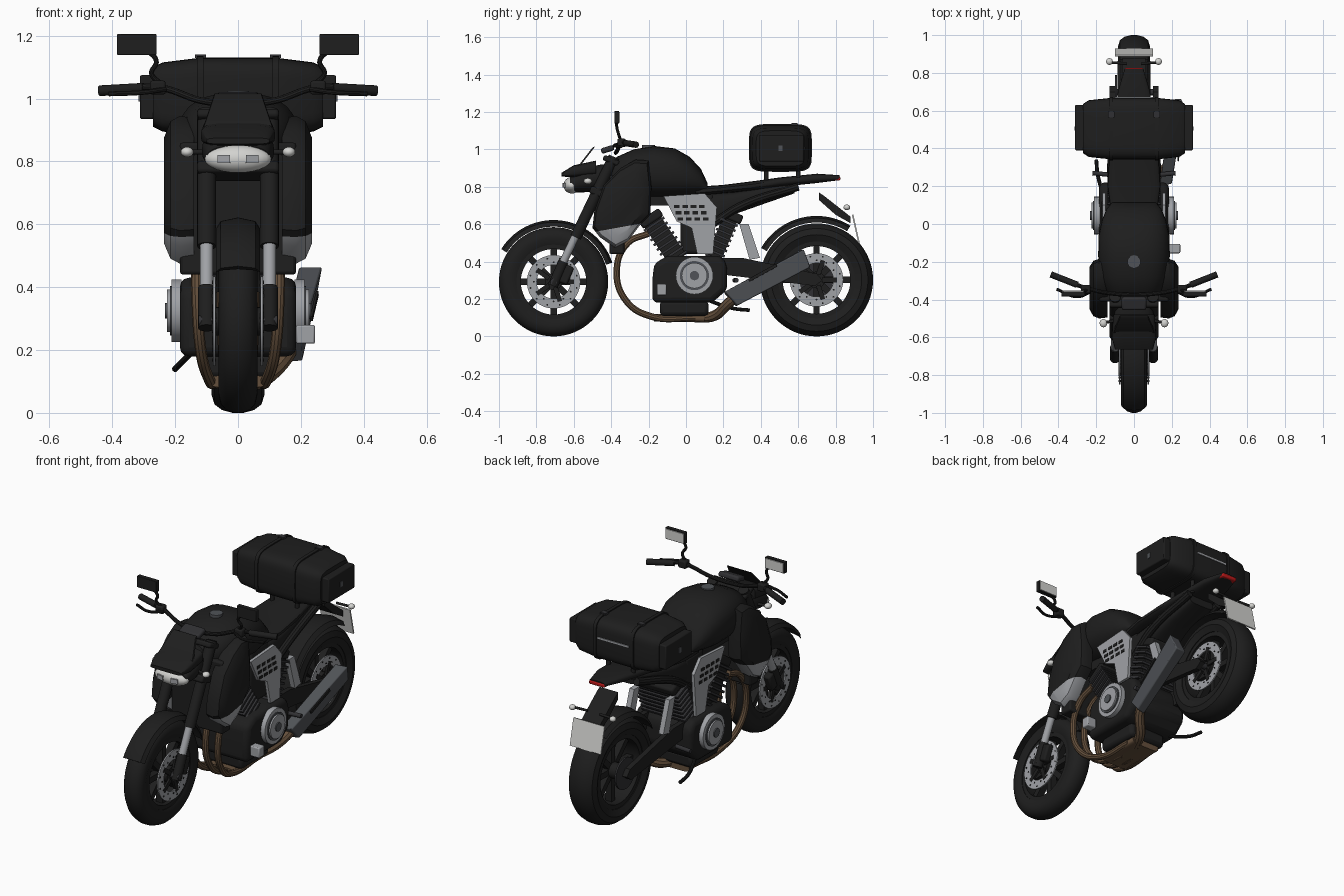
import bpy, bmesh, math
from mathutils import Vector, Matrix

if "Cube" in bpy.data.objects:
    bpy.data.objects.remove(bpy.data.objects["Cube"])


def material(name, *rgb):
    m = bpy.data.materials.new(name)
    m.use_nodes = True
    m.diffuse_color = (*rgb, 1)
    m.node_tree.nodes["Principled BSDF"].inputs["Base Color"].default_value = (*rgb, 1)
    return m


black = material("black", .013, .013, .013)
charcoal = material("charcoal", .03, .03, .033)
slate = material("slate", .08, .086, .095)
silver = material("silver", .35, .36, .38)
bronze = material("bronze", .13, .08, .045)
white = material("white", .65, .65, .63)
red = material("red", .5, .01, .01)
SIDES = ((1, "left"), (-1, "right"))
made = []


def finish(name, bm, *mats):
    bmesh.ops.recalc_face_normals(bm, faces=bm.faces)
    mesh = bpy.data.meshes.new(name)
    bm.to_mesh(mesh)
    bm.free()
    for m in mats:
        mesh.materials.append(m)
    ob = bpy.data.objects.new(name, mesh)
    bpy.context.collection.objects.link(ob)
    made.append(ob)
    return ob


def bevel(ob, width, segments=2):
    mod = ob.modifiers.new("bevel", 'BEVEL')
    mod.width, mod.segments, mod.limit_method = width, segments, 'ANGLE'
    return ob


def skin(name, rings, mat, loop=False):
    """Bridge equal rings of points, capping the ends unless looped."""
    bm = bmesh.new()
    vs = [[bm.verts.new(p) for p in ring] for ring in rings]
    n = len(vs[0])
    for a, b in zip(vs, vs[1:] + vs[:1] if loop else vs[1:]):
        for i in range(n):
            bm.faces.new((a[i], a[(i + 1) % n], b[(i + 1) % n], b[i]))
    if not loop:
        bm.faces.new(vs[0])
        bm.faces.new(vs[-1])
    return finish(name, bm, mat)


def prism(name, yz, x0, x1, mat):
    return skin(name, [[(x, y, z) for y, z in yz] for x in (x0, x1)], mat)


def lathe(name, centre, profile, mat, start=0, end=360, n=48):
    """Sweep an (x, radius) profile around an axle along x."""
    full = end - start == 360
    rings = []
    for i in range(n if full else n + 1):
        a = math.radians(start + (end - start) * i / n)
        rings.append([(x, centre[0] + r * math.cos(a), centre[1] + r * math.sin(a)) for x, r in profile])
    return skin(name, rings, mat, full)


def loft(name, rows, mat, axis="y", power=2.5, n=28, centre=0):
    """Rounded sections: (station, half width, bottom, top)."""
    rings = []
    for t, w, lo, hi in rows:
        ring = []
        for i in range(n):
            c, s = math.cos(math.tau * i / n), math.sin(math.tau * i / n)
            u = centre + w * math.copysign(abs(c) ** (2 / power), c)
            z = (lo + hi) / 2 + (hi - lo) / 2 * math.copysign(abs(s) ** (2 / power), s)
            ring.append((u, t, z) if axis == "y" else (t, u, z))
        rings.append(ring)
    return skin(name, rings, mat)


def box(name, loc, size, mat, tilt=0, edge=0, yaw=0):
    bm = bmesh.new()
    turn = Matrix.Rotation(yaw, 4, 'Z') @ Matrix.Rotation(tilt, 4, 'X')
    bmesh.ops.create_cube(bm, size=1, matrix=Matrix.Translation(loc) @ turn @ Matrix.Diagonal((*size, 1)))
    ob = finish(name, bm, mat)
    return bevel(ob, edge) if edge else ob


def rod(name, p, q, r, mat, r2=None, n=20):
    p, q = Vector(p), Vector(q)
    bm = bmesh.new()
    m = Matrix.Translation((p + q) / 2) @ (q - p).to_track_quat('Z', 'Y').to_matrix().to_4x4()
    bmesh.ops.create_cone(bm, cap_ends=True, segments=n, radius1=r, radius2=r if r2 is None else r2,
                          depth=(q - p).length, matrix=m)
    return finish(name, bm, mat)


def ball(name, loc, radii, mat):
    bm = bmesh.new()
    bmesh.ops.create_uvsphere(bm, u_segments=24, v_segments=14, radius=1,
                              matrix=Matrix.Translation(loc) @ Matrix.Diagonal((*radii, 1)))
    return finish(name, bm, mat)


def tube(name, points, r, mat):
    cu = bpy.data.curves.new(name, 'CURVE')
    cu.dimensions, cu.bevel_depth, cu.bevel_resolution, cu.use_fill_caps = '3D', r, 3, True
    sp = cu.splines.new('BEZIER')
    sp.bezier_points.add(len(points) - 1)
    for b, p in zip(sp.bezier_points, points):
        b.co = p
        b.handle_left_type = b.handle_right_type = 'AUTO'
    sp.resolution_u = 8
    ob = bpy.data.objects.new(name, cu)
    bpy.context.collection.objects.link(ob)
    mesh = bpy.data.meshes.new_from_object(ob)
    bpy.data.objects.remove(ob)
    mesh.materials.clear()
    mesh.materials.append(mat)
    ob = bpy.data.objects.new(name, mesh)
    bpy.context.collection.objects.link(ob)
    made.append(ob)


# Wheels, brake discs and mudguards
for end, y, w, R, disc_sides in (("front", -.708, .062, .292, (1, -1)), ("rear", .698, .085, .302, (1,))):
    c = (y, R)
    half = [(.8 * w, .68 * R), (w, .8 * R), (.88 * w, .91 * R), (.6 * w, .97 * R), (.2 * w, R)]
    lathe(end + "_tyre", c, half + [(-x, r) for x, r in reversed(half)], black, n=64)
    k = .75 * w
    lathe(end + "_rim", c, [(-k, .6 * R), (k, .6 * R), (k, .7 * R), (-k, .7 * R)], black)
    rod(end + "_hub", (-.07, *c), (.07, *c), .045, black)
    rod(end + "_axle", (-.125, *c), (.125, *c), .018, charcoal)
    for i in range(8):
        a = math.tau * i / 8
        box(end + "_spoke", (0, y + .12 * math.cos(a), R + .12 * math.sin(a)), (.04, .16, .034), black, a)
    for s in disc_sides:
        x = s * .076
        lathe(end + "_brake_disc", c, [(x - .004, .09), (x + .004, .09), (x + .004, .143), (x - .004, .143)], silver)
        for i in range(24):
            a, r = math.tau * i / 24, (.105, .128)[i % 2]
            p = (y + r * math.cos(a), R + r * math.sin(a))
            rod("disc_hole", (x - .006, *p), (x + .006, *p), .005, black, n=8)
        for i in range(5):
            a = math.tau * i / 5
            box("disc_carrier", (x, y + .07 * math.cos(a), R + .07 * math.sin(a)), (.012, .08, .025), black, a)
guard = [(-.07, .295), (-.055, .318), (0, .33), (.055, .318), (.07, .295), (.05, .305), (0, .312), (-.05, .305)]
lathe("front_mudguard", (-.708, .292), guard, black, 18, 148)
lathe("rear_mudguard", (.698, .302), [(x * 1.25, r + .012) for x, r in guard], black, 58, 150)
rod("rear_sprocket", (-.1, .698, .302), (-.09, .698, .302), .09, charcoal, n=32)

# Front fork with calipers and indicators
for s, side in SIDES:
    x = s * .1
    rod(side + "_fork_upper", (x, -.59, .53), (x, -.385, .96), .03, black)
    rod(side + "_fork_slider", (x, -.665, .38), (x, -.57, .58), .021, silver)
    rod(side + "_fork_foot", (x, -.712, .27), (x, -.655, .4), .027, black)
    box(side + "_caliper", (s * .095, -.64, .33), (.045, .05, .1), black, -.4, .01)
    rod(side + "_front_indicator_stem", (s * .08, -.51, .83), (s * .15, -.52, .83), .008, black)
    ball(side + "_front_indicator", (s * .162, -.525, .83), (.02, .022, .016), white)
    rod(side + "_rear_indicator_stem", (s * .04, .85, .69), (s * .12, .855, .69), .007, black)
    ball(side + "_rear_indicator", (s * .13, .86, .69), (.018, .018, .015), white)
box("upper_fork_clamp", (0, -.4, .94), (.26, .09, .03), black, -.4, .01)
box("lower_fork_clamp", (0, -.47, .77), (.26, .09, .04), black, -.4, .01)

# Headlight, nose and small windscreen
loft("headlight_housing", [(-.62, .1, .77, .85), (-.55, .115, .77, .9), (-.45, .1, .78, .92), (-.4, .07, .8, .92)], black)
loft("nose_cowl", [(-.665, .1, .855, .875), (-.6, .118, .85, .915), (-.48, .11, .86, .94)], black, power=4)
ball("headlight", (0, -.61, .808), (.106, .045, .044), white)
for s, side in SIDES:
    box(side + "_lamp_inset", (s * .045, -.652, .808), (.04, .009, .026), silver, yaw=s * .17)
skin("windscreen", [[(-w, y, z), (w, y, z), (w, y + .015, z + .006), (-w, y + .015, z + .006)]
                    for w, y, z in ((.112, -.585, .9), (.075, -.5, 1.01))], black)
box("instrument_panel", (0, -.42, 1), (.13, .07, .03), charcoal, .3, .01)

# Handlebar, levers and mirrors
tube("handlebar", [(s * x, y, z) for s, x, y, z in ((-1, .43, -.27, 1.025), (-1, .25, -.34, 1.035), (-1, .1, -.37, .99),
     (1, .1, -.37, .99), (1, .25, -.34, 1.035), (1, .43, -.27, 1.025))], .011, black)
for s, side in SIDES:
    rod(side + "_grip", (s * .3, -.322, 1.033), (s * .44, -.267, 1.025), .017, black)
    box(side + "_switchgear", (s * .255, -.345, 1.035), (.05, .045, .045), black, 0, .008)
    tube(side + "_lever", [(s * .23, -.36, 1.03), (s * .3, -.385, 1.02), (s * .41, -.345, 1.015)], .008, black)
    tube(side + "_mirror_stem", [(s * .25, -.35, 1.05), (s * .275, -.36, 1.08), (s * .26, -.37, 1.12), (s * .3, -.37, 1.16)], .008, black)
    box(side + "_mirror", (s * .322, -.37, 1.172), (.126, .026, .066), black, 0, .003)
    box(side + "_mirror_glass", (s * .322, -.355, 1.172), (.116, .006, .056), white)

# Fuel tank, radiator and side shrouds
loft("fuel_tank", [(-.42, .09, .82, .9), (-.37, .14, .77, .96), (-.28, .175, .75, 1.0), (-.17, .19, .74, 1.018),
     (-.06, .187, .74, 1.005), (.02, .17, .75, .96), (.08, .145, .76, .895), (.115, .115, .77, .82)], black)
rod("fuel_cap", (0, -.2, 1.005), (0, -.2, 1.024), .035, slate)
box("radiator", (0, -.37, .65), (.37, .08, .42), black, 0, .01)
box("frame_backbone", (0, -.16, .74), (.16, .46, .08), black)
box("airbox", (0, .06, .6), (.2, .18, .32), black, 0, .02)
outline = [(-.2, .94), (-.27, .945), (-.35, .9), (-.44, .81), (-.49, .67), (-.5, .58), (-.46, .53),
           (-.38, .475), (-.31, .51), (-.25, .59), (-.19, .65), (-.185, .8)]
for s, side in SIDES:
    rings = [[(s * x, -.33 + (y + .33) * k, .7 + (z - .7) * k) for y, z in outline]
             for x, k in ((.14, .97), (.185, 1), (.215, .93), (.235, .72))]
    ob = skin(side + "_shroud", rings, black)
    bm = bmesh.new()
    bm.from_mesh(ob.data)
    cut, normal = Vector((0, -.4, .575)), Vector((0, -.18, 1))
    bmesh.ops.bisect_plane(bm, geom=bm.verts[:] + bm.edges[:] + bm.faces[:], plane_co=cut, plane_no=normal)
    for f in bm.faces:
        f.material_index = int((f.calc_center_median() - cut).dot(normal) < 0)
    bm.to_mesh(ob.data)
    bm.free()
    ob.data.materials.append(silver)

# Engine with finned cylinders, covers and vented plates
case = [(-.17, .39), (-.1, .43), (.19, .43), (.22, .38), (.22, .25), (.14, .18), (-.18, .18), (-.18, .3)]
bevel(prism("crankcase", case, -.185, .185, black), .04, 3)
box("sump", (0, -.01, .15), (.24, .26, .08), black, 0, .02)
for label, (y0, z0), (y1, z1), depth in (("front", (-.05, .42), (-.17, .6), .13), ("rear", (.15, .42), (.23, .61), .1)):
    tilt = math.atan2(y0 - y1, z1 - z0)
    for i in range(8):
        t = i / 7
        box(label + "_cylinder_fin", (0, y0 + (y1 - y0) * t, z0 + (z1 - z0) * t), (.28, depth, .013), charcoal, tilt)
    box(label + "_cylinder", (0, (y0 + y1) / 2, (z0 + z1) / 2), (.24, depth * .8, .24), black, tilt)
    box(label + "_cylinder_head", (0, y1 * 1.1, z1 + .03), (.25, depth, .05), black, tilt, .012)
plate = [(-.12, .75), (.1, .765), (.165, .69), (.145, .44), (.06, .44), (.03, .58), (-.05, .615)]
hub = (.045, .325)
for s, side in SIDES:
    prism(side + "_vented_plate", plate, s * .15, s * .168, silver)
    for i in range(12):
        box(side + "_vent", (s * .168, -.05 + .045 * (i % 4) + .01 * (i // 4), .695 - .034 * (i // 4)),
            (.006, .03, .017), black)
    for label, x0, x1, r, m in (("rim", .18, .212, .1, silver), ("ring", .212, .217, .078, slate),
                                ("face", .217, .226, .068, silver), ("boss", .226, .232, .025, slate)):
        rod(f"{side}_cover_{label}", (s * x0, *hub), (s * x1, *hub), r, m, n=32)
    panel = [(.285, .6), (.335, .6), (.395, .42), (.34, .41)]
    prism(side + "_rear_strut", panel, s * .1, s * .13, silver)
    rod(side + "_footpeg", (s * .12, .26, .3), (s * .22, .27, .3), .012, charcoal)
    prism(side + "_swingarm", [(.16, .42), (.3, .42), (.7, .335), (.73, .3), (.69, .27), (.2, .33)], s * .1, s * .13, black)
    tube(side + "_tail_frame", [(s * .11, .14, .6), (s * .12, .3, .7), (s * .1, .6, .8)], .022, black)
box("water_pump", (.215, -.13, .25), (.06, .05, .06), silver, 0, .006)
tube("side_stand", [(-.14, .1, .2), (-.19, .25, .15), (-.2, .34, .14)], .01, black)

# Bronze exhaust pipes and angular silencer
for x in (-.13, -.05, .05, .13):
    tube("exhaust_pipe", [(x, -.2, .55), (x, -.31, .5), (x, -.37, .36), (x * .9, -.32, .19),
                          (x * .7, -.18, .105), (x * .6, .05, .1)], .018, bronze)
loft("exhaust_collector", [(-.17, .09, .08, .12), (.1, .09, .075, .12)], bronze, power=4)
tube("exhaust_link", [(.03, .05, .1), (.08, .15, .11), (.15, .23, .18), (.17, .3, .24)], .028, bronze)
low = [(.135, .2, .235), (.2, .21, .24), (.205, .275, .165), (.15, .265, .16)]
high = [(.195, .62, .465), (.268, .63, .465), (.25, .665, .37), (.18, .66, .37)]
bevel(skin("silencer", [low, high], slate), .006)
box("silencer_slot", (.243, .41, .34), (.008, .17, .016), black, .5, yaw=-.13)

# Seat, tail frame, lamp and plate carrier
loft("seat", [(.05, .12, .75, .8), (.2, .14, .765, .81), (.36, .13, .78, .83), (.5, .11, .8, .85),
              (.7, .085, .82, .87), (.82, .05, .835, .862)], black, power=3)
loft("under_tail", [(.12, .1, .58, .77), (.25, .11, .65, .77), (.42, .1, .71, .8), (.58, .08, .765, .82)], black, power=4)
box("tail_lamp", (0, .8, .845), (.1, .05, .022), red, 0, .006)
prism("plate_carrier", [(.71, .77), (.74, .75), (.88, .64), (.88, .605), (.8, .65), (.71, .73)], -.06, .06, black)
box("number_plate", (0, .908, .575), (.2, .008, .155), white, .22)

# Luggage roll with end pockets, straps and rack
roll = [(-.27, .13, .91, 1.1), (-.24, .15, .895, 1.115), (-.12, .163, .885, 1.13)]
roll += [(-x, *rest) for x, *rest in reversed(roll)]
loft("luggage_roll", roll, black, "x", 5, 40, .505)
for s, side in SIDES:
    box(side + "_luggage_pocket", (s * .288, .51, 1.005), (.048, .24, .14), black, 0, .006)
    box(side + "_pocket_clasp", (s * .313, .505, 1.005), (.006, .02, .03), slate)
    loft(side + "_luggage_strap", [(s * x, .168, .88, 1.136) for x in (.11, .13)], black, "x", 5, 40, .505)
    box(side + "_strap_buckle", (s * .12, .58, 1.135), (.035, .03, .012), charcoal)
    for y in (.43, .6):
        rod(side + "_rack_leg", (s * .08, y, .81), (s * .08, y, .9), .012, black)
box("luggage_trim", (0, .668, 1.03), (.2, .008, .01), silver)

# Smooth shading with sharp edges kept
bpy.ops.object.select_all(action='DESELECT')
for ob in made:
    ob.select_set(True)
bpy.context.view_layer.objects.active = made[0]
bpy.ops.object.shade_smooth_by_angle(angle=math.radians(35))
